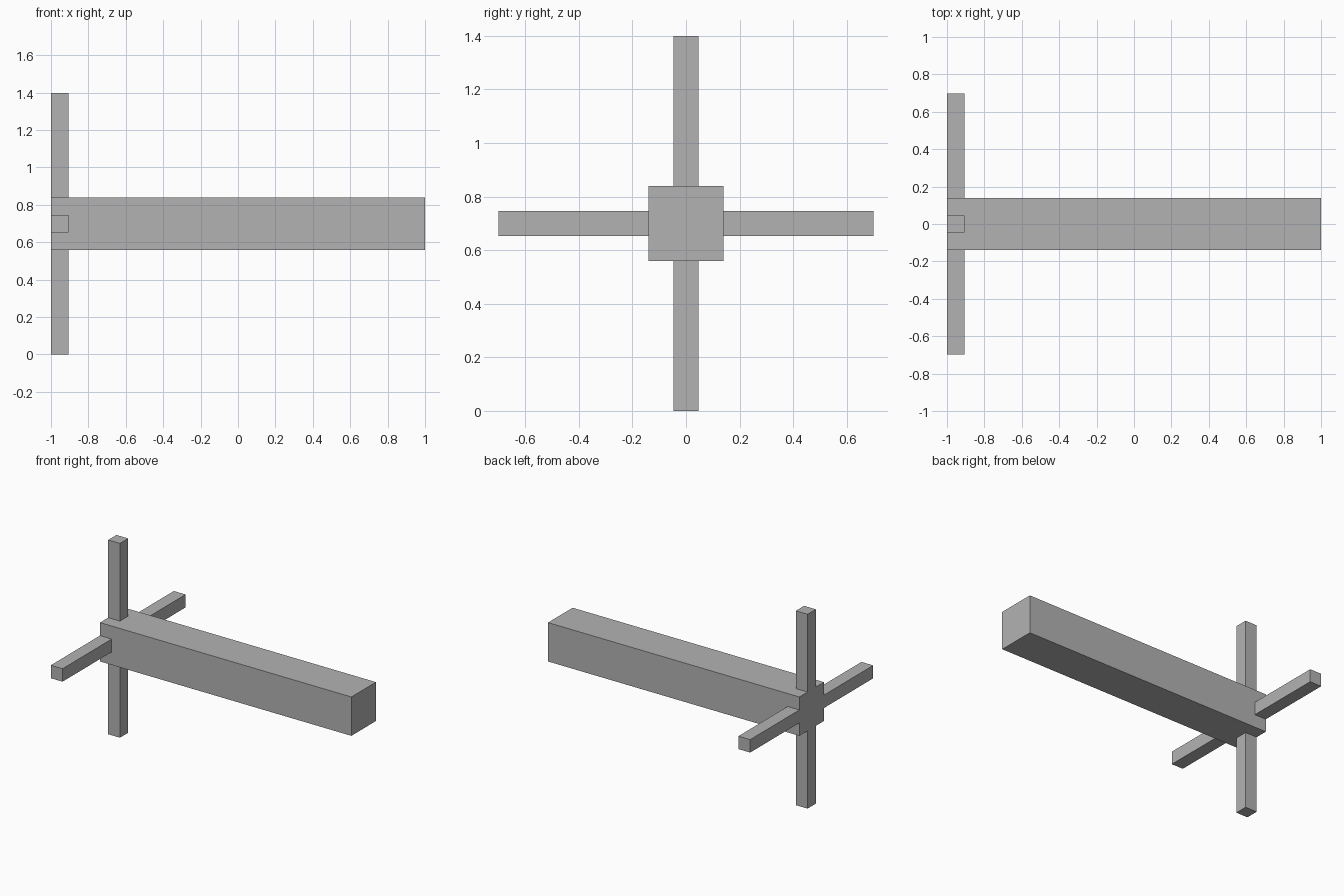
import bpy
from mathutils import Vector

cube = bpy.data.objects.get("Cube")
if cube:
    bpy.data.objects.remove(cube, do_unlink=True)

grey = bpy.data.materials.new("plain_grey")
grey.use_nodes = True
color = (0.45, 0.45, 0.45, 1)
grey.diffuse_color = color
grey.node_tree.nodes["Principled BSDF"].inputs["Base Color"].default_value = color

UNIT = 0.0932          # thickness of one arm
BEAM = 3 * UNIT        # thickness of the beam
ARM = 6 * UNIT         # length of one arm
MID = 7.5 * UNIT       # height of the beam's axis


def box(name, center, size):
    bpy.ops.mesh.primitive_cube_add(size=1, location=center)
    obj = bpy.context.object
    obj.name = name
    obj.scale = size
    bpy.ops.object.transform_apply(location=False, rotation=False, scale=True)
    obj.data.materials.append(grey)
    return obj


# Long square beam
box("beam", (0, 0, MID), (2, BEAM, BEAM))

# Four arms standing out from the beam, flush with its right end
hub = Vector((-1 + UNIT / 2, 0, MID))
arms = {"front_arm": (0, -1, 0), "back_arm": (0, 1, 0),
        "lower_arm": (0, 0, -1), "upper_arm": (0, 0, 1)}
for name, direction in arms.items():
    d = Vector(direction)
    size = [ARM if c else UNIT for c in d]
    box(name, hub + d * (BEAM + ARM) / 2, size)
